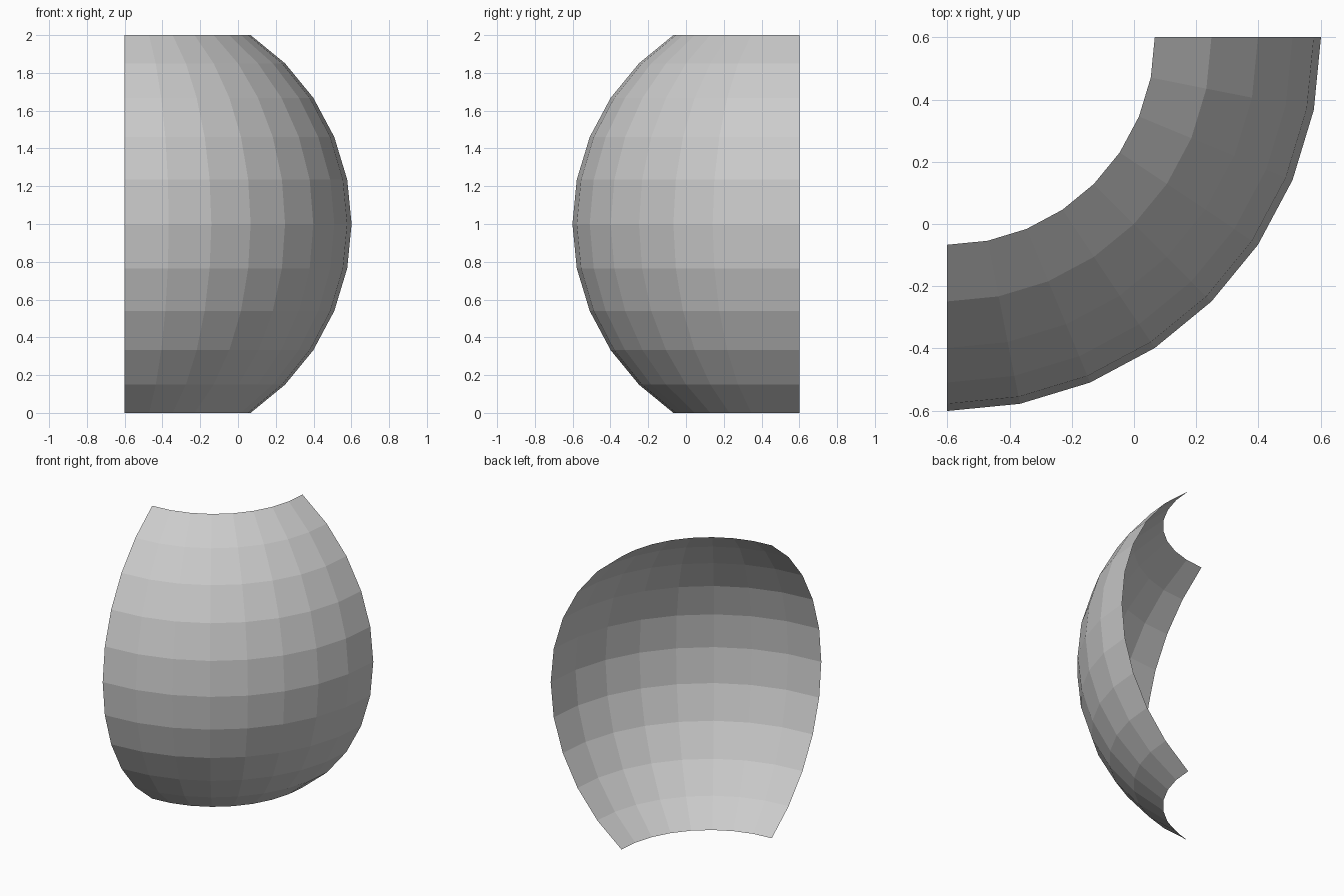
import bpy, bmesh
from math import sin, cos, pi
from mathutils import Vector

if "Cube" in bpy.data.objects:
    bpy.data.objects.remove(bpy.data.objects["Cube"])

STEP = pi / 16                 # 11.25 degree facets both ways
ROWS = 5                       # facet rows above and below the equator
R = 1 / sin(ROWS * STEP)       # sphere radius giving a height of 2
axis = Vector((-R / 2, R / 2, 1))

# Vertical arc profile at the left end of the panel
bm = bmesh.new()
profile = [bm.verts.new(axis + Vector((0, -R * cos(k * STEP), R * sin(k * STEP))))
           for k in range(-ROWS, ROWS + 1)]
edges = [bm.edges.new(pair) for pair in zip(profile, profile[1:])]

# Sweep the profile a quarter turn about the vertical axis
bmesh.ops.spin(bm, geom=profile + edges, cent=axis, axis=(0, 0, 1),
               angle=pi / 2, steps=8, use_duplicate=False)

# Make every facet face outward
for f in bm.faces:
    f.normal_update()
    if f.normal.dot(f.calc_center_median() - axis) < 0:
        f.normal_flip()

# Open, single-sheet curved panel with flat facets
mesh = bpy.data.meshes.new("curved_panel")
bm.to_mesh(mesh)
bm.free()
bpy.context.collection.objects.link(bpy.data.objects.new("curved_panel", mesh))
